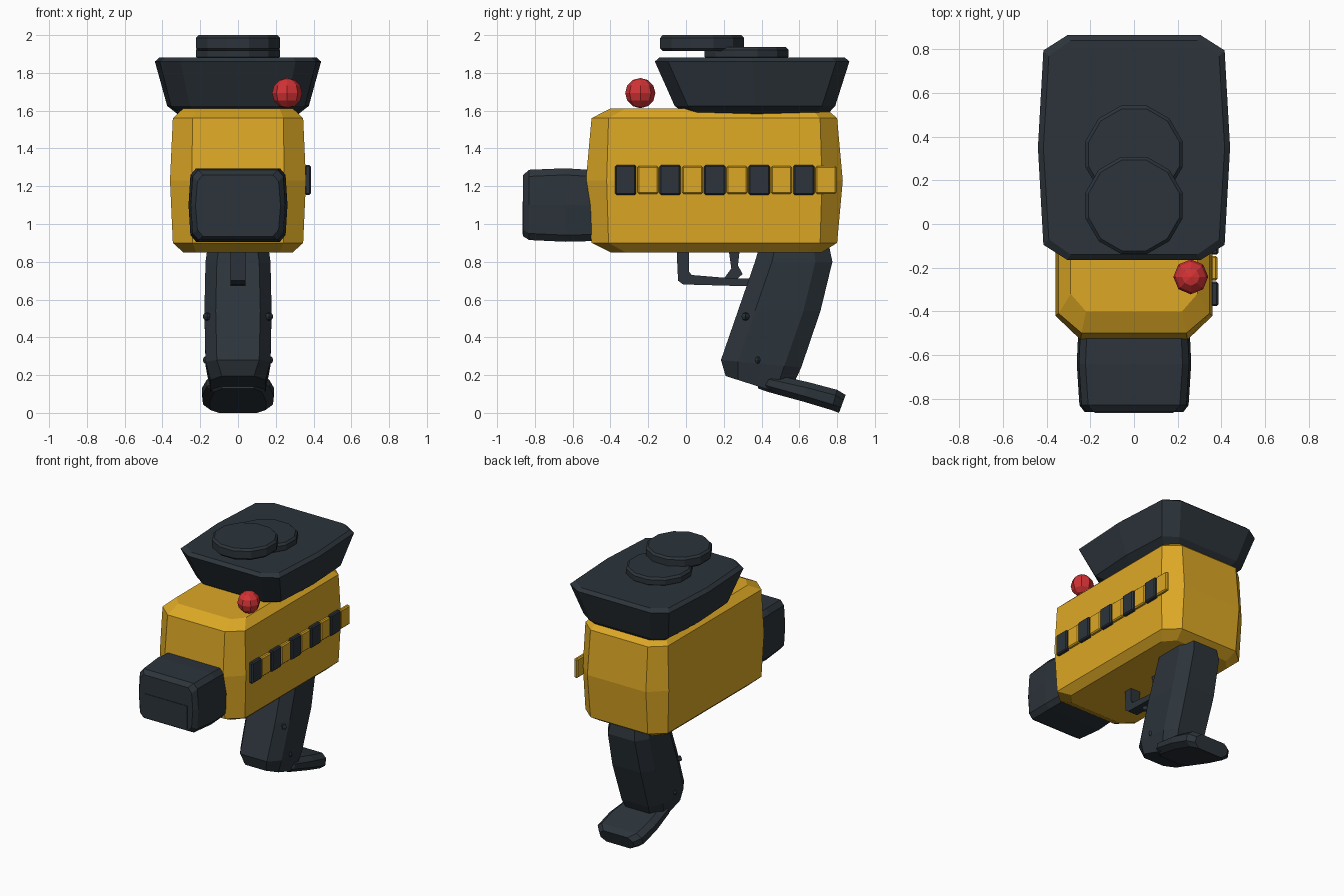
import bpy, bmesh, math
from mathutils import Vector, Matrix

if "Cube" in bpy.data.objects:
    bpy.data.objects.remove(bpy.data.objects["Cube"])


def material(name, rgb):
    m = bpy.data.materials.new(name)
    m.diffuse_color = (*rgb, 1)
    m.use_nodes = True
    m.node_tree.nodes["Principled BSDF"].inputs["Base Color"].default_value = m.diffuse_color
    return m


YELLOW = material("warm yellow", (0.72, 0.39, 0.018))
DARK = material("dark slate", (0.025, 0.034, 0.043))
RED = material("signal red", (0.65, 0.032, 0.035))


def finish(name, bm, mat):
    bmesh.ops.recalc_face_normals(bm, faces=bm.faces[:])
    me = bpy.data.meshes.new(name)
    bm.to_mesh(me)
    bm.free()
    me.materials.append(mat)
    ob = bpy.data.objects.new(name, me)
    bpy.context.collection.objects.link(ob)
    return ob


def ring(p, q, hx, cx, c, bulge=0.0):
    """Chamfered rectangle spanning p to q (y, z points) and -hx to hx."""
    p, q = Vector(p), Vector(q)
    t = c / (q - p).length
    half = [(hx - cx, 0), (hx, t), (hx + bulge, 0.5), (hx, 1 - t), (hx - cx, 1)]
    outline = half + [(-x, s) for x, s in reversed(half)]
    return [(x, *p.lerp(q, s)) for x, s in outline]


def loft(name, rings, mat):
    bm = bmesh.new()
    loops = [[bm.verts.new(v) for v in r] for r in rings]
    n = len(loops[0])
    for a, b in zip(loops, loops[1:]):
        for i in range(n):
            j = (i + 1) % n
            bm.faces.new((a[i], a[j], b[j], b[i]))
    bm.faces.new(loops[0])
    bm.faces.new(loops[-1])
    return finish(name, bm, mat)


def extrude_x(name, profile, hx, mat):
    return loft(name, [[(x, y, z) for y, z in profile] for x in (-hx, hx)], mat)


def plate(name, lo, hi, bevel, mat):
    bm = bmesh.new()
    lo, hi = Vector(lo), Vector(hi)
    bmesh.ops.create_cube(bm, size=1, matrix=Matrix.Translation((lo + hi) / 2)
                          @ Matrix.Diagonal((*(hi - lo), 1)))
    if bevel:
        bmesh.ops.bevel(bm, geom=bm.edges[:], offset=bevel, segments=1, affect='EDGES')
    return finish(name, bm, mat)


# Main body: chamfered block, widest at mid height
loft("body", [ring((y0, z), (y1, z), hx, cx, cy) for z, y0, y1, hx, cx, cy in (
    (0.85, -0.40, 0.72, 0.29, 0.07, 0.08),
    (0.90, -0.50, 0.80, 0.345, 0.105, 0.09),
    (1.23, -0.53, 0.83, 0.36, 0.115, 0.11),
    (1.56, -0.50, 0.80, 0.345, 0.105, 0.09),
    (1.612, -0.40, 0.74, 0.29, 0.07, 0.08))], YELLOW)

# Flared hopper on top
loft("hopper", [ring((y0, z), (y1, z), hx, cx, 0.07, b) for z, y0, y1, hx, cx, b in (
    (1.582, 0.00, 0.75, 0.30, 0.08, 0.02),
    (1.625, -0.06, 0.79, 0.355, 0.10, 0.02),
    (1.86, -0.165, 0.865, 0.415, 0.11, 0.025),
    (1.882, -0.14, 0.84, 0.39, 0.10, 0.025))], DARK)


# Two overlapping twelve-sided lids
def disc(name, y, z0, z1, r):
    rings = []
    for z, k in ((z0, r - 0.015), (z0 + 0.015, r), (z1 - 0.015, r), (z1, r - 0.015)):
        angles = [math.radians(15 + 30 * i) for i in range(12)]
        rings.append([(k * math.cos(a), y + k * math.sin(a), z) for a in angles])
    loft(name, rings, DARK)


disc("lower_lid", 0.32, 1.87, 1.937, 0.23)
disc("upper_lid", 0.085, 1.915, 2.0, 0.23)

# Front muzzle block with a thin face plate
loft("muzzle", [ring((y, z0), (y, z1), hx, 0.03, 0.035, 0.01) for y, z0, z1, hx in (
    (-0.48, 0.91, 1.285, 0.245),
    (-0.64, 0.906, 1.295, 0.252),
    (-0.83, 0.915, 1.287, 0.240),
    (-0.862, 0.935, 1.26, 0.215))], DARK)
plate("muzzle_plate", (-0.18, -0.866, 0.945), (0.18, -0.858, 1.12), 0, DARK)

# Slanted grip and its foot
loft("grip", [ring(p, q, hx, 0.06, c) for p, q, hx, c in (
    ((0.40, 0.92), (0.75, 0.92), 0.155, 0.08),
    ((0.365, 0.80), (0.775, 0.80), 0.172, 0.09),
    ((0.275, 0.54), (0.712, 0.54), 0.178, 0.09),
    ((0.185, 0.28), (0.61, 0.24), 0.172, 0.09),
    ((0.21, 0.195), (0.54, 0.09), 0.145, 0.07))], DARK)
loft("grip_foot", [ring(p, q, hx, 0.04, 0.03) for p, q, hx in (
    ((0.38, 0.13), (0.40, 0.20), 0.12),
    ((0.43, 0.112), (0.455, 0.205), 0.165),
    ((0.62, 0.06), (0.65, 0.162), 0.19),
    ((0.77, 0.015), (0.80, 0.122), 0.185),
    ((0.81, 0.0), (0.845, 0.095), 0.14))], DARK)

# Grip screws on both sides
for i, (y, z) in enumerate(((0.315, 0.51), (0.38, 0.28))):
    for side in (-1, 1):
        bm = bmesh.new()
        bmesh.ops.create_uvsphere(bm, u_segments=4, v_segments=4, radius=0.022,
                                  matrix=Matrix.Translation((side * 0.165, y, z)))
        finish(f"screw_{i}_{side}", bm, DARK)

# Trigger guard and trigger
extrude_x("trigger_guard", [(-0.05, 0.87), (-0.042, 0.70), (-0.015, 0.68), (0.34, 0.67),
                            (0.34, 0.71), (0.21, 0.715), (0.03, 0.73), (0.015, 0.75),
                            (0.015, 0.87)], 0.04, DARK)
extrude_x("trigger", [(0.225, 0.87), (0.285, 0.87), (0.275, 0.78), (0.30, 0.735),
                      (0.26, 0.70), (0.20, 0.71), (0.24, 0.765)], 0.03, DARK)

# Row of alternating warning tiles on the right side
for i in range(10):
    y = -0.32 + i * 0.118
    if i % 2 == 0:
        plate(f"dark_tile_{i}", (0.352, y - 0.056, 1.154), (0.386, y + 0.056, 1.312), 0.008, DARK)
    else:
        plate(f"yellow_tile_{i}", (0.352, y - 0.056, 1.16), (0.382, y + 0.056, 1.306), 0.008, YELLOW)

# Red indicator ball
bm = bmesh.new()
bmesh.ops.create_uvsphere(bm, u_segments=8, v_segments=6, radius=0.08,
                          matrix=Matrix.Translation((0.26, -0.242, 1.693)))
finish("indicator_ball", bm, RED)
